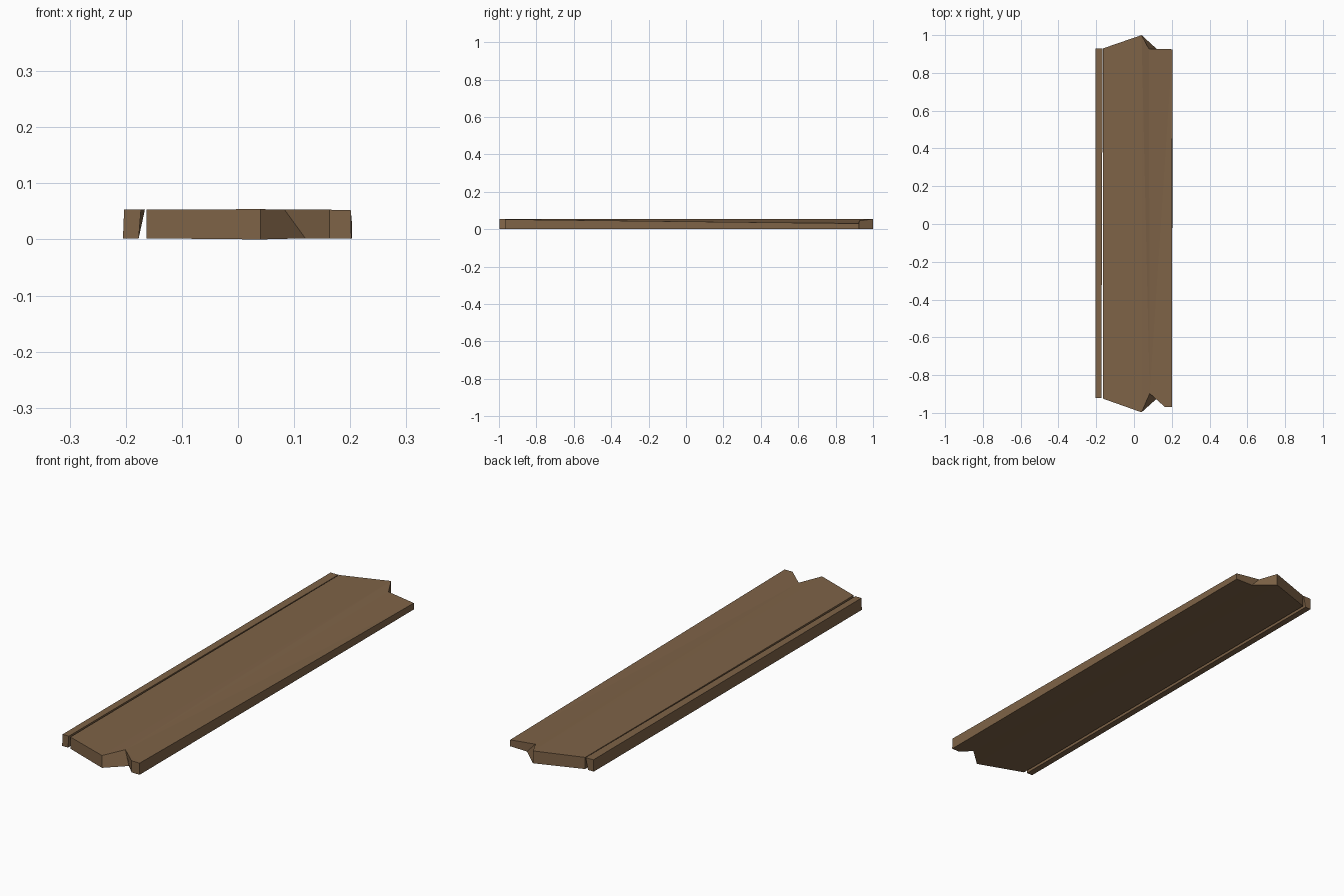
import bpy, bmesh

wood = bpy.data.materials.new("weathered_brown_wood")
wood.diffuse_color = (0.21, 0.125, 0.063, 1)


def slab(name, top, bottom, split=None):
    """Closed board between matching top and bottom outlines."""
    bm = bmesh.new()
    t = [bm.verts.new(p) for p in top]
    b = [bm.verts.new(p) for p in bottom]
    n = len(t)
    for i in range(n):
        j = (i + 1) % n
        bm.faces.new((t[i], t[j], b[j], b[i]))
    for loop in (t, b):
        face = bm.faces.new(loop)
        if split:  # crease along the grain
            bmesh.utils.face_split(face, loop[split[0]], loop[split[1]])
    bmesh.ops.triangulate(bm, faces=[f for f in bm.faces if len(f.verts) > 4])
    bmesh.ops.recalc_face_normals(bm, faces=bm.faces)
    mesh = bpy.data.meshes.new(name)
    bm.to_mesh(mesh)
    bm.free()
    mesh.materials.append(wood)
    obj = bpy.data.objects.new(name, mesh)
    bpy.context.collection.objects.link(obj)
    return obj


# Wide board with broken ends; its back right corner is worn thin
slab("main_board",
     [(-0.163, -0.925, 0.053), (0.04, -0.997, 0.054), (0.083, -0.897, 0.053),
      (0.163, -0.968, 0.053), (0.201, -0.968, 0.052), (0.203, 0.925, 0.03),
      (0.079, 0.927, 0.045), (0.04, 1.0, 0.054), (-0.163, 0.93, 0.053)],
     [(-0.163, -0.925, 0.002), (0.04, -0.997, 0.0), (0.12, -0.925, 0.002),
      (0.163, -0.968, 0.002), (0.202, -0.968, 0.002), (0.203, 0.925, 0.002),
      (0.12, 0.927, 0.002), (0.04, 1.0, 0.0), (-0.163, 0.93, 0.002)],
     split=(1, 7))

# Narrow splinter along the left edge, with a slanted inner side
slab("edge_strip",
     [(-0.203, -0.922, 0.053), (-0.173, -0.922, 0.053),
      (-0.166, 0.93, 0.053), (-0.203, 0.93, 0.053)],
     [(-0.205, -0.922, 0.002), (-0.177, -0.922, 0.002),
      (-0.177, 0.93, 0.002), (-0.205, 0.93, 0.002)])
